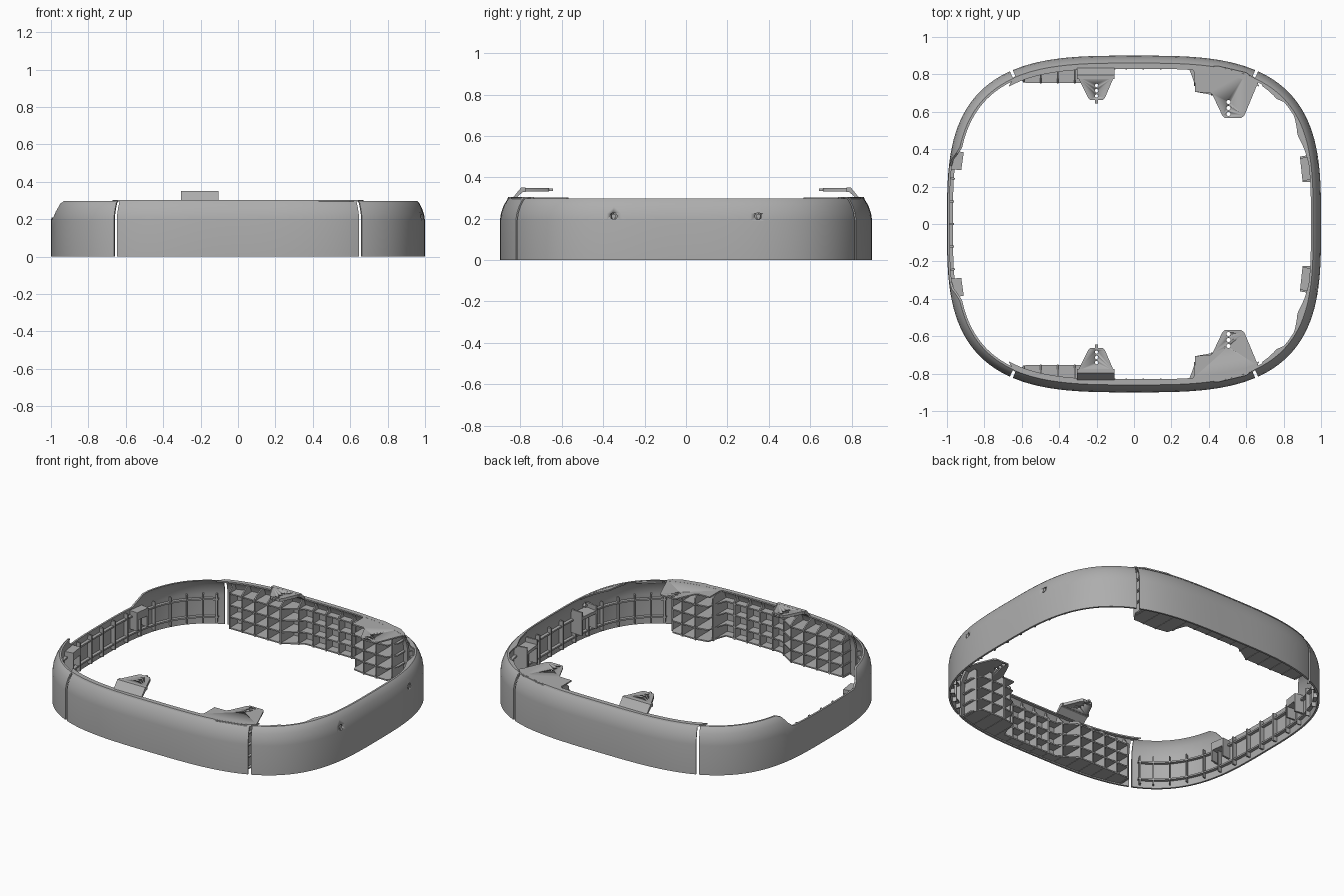
import bpy, bmesh, math
from mathutils import Vector, Matrix

cube = bpy.data.objects.get("Cube")
if cube:
    bpy.data.objects.remove(cube, do_unlink=True)

grey = bpy.data.materials.new("moulded grey")
grey.use_nodes = True
COLOUR = (0.42, 0.42, 0.42, 1)
grey.diffuse_color = COLOUR
grey.node_tree.nodes["Principled BSDF"].inputs["Base Color"].default_value = COLOUR

N, HALF = 3.2, 0.9      # rounded-square outline: exponent and half depth


def curve(t, half_in, half_out):
    return half_out * (1 - abs(t / half_in) ** N) ** (1 / N)


def outline(edge, side, t, off):
    """Point on the outline, moved inward by off along the normal."""
    x, y = (t, side * curve(t, 1, HALF)) if edge == "y" else (side * curve(t, HALF, 1), t)
    n = Vector((math.copysign(abs(x) ** (N - 1), x),
                math.copysign(abs(y / HALF) ** (N - 1) / HALF, y))).normalized()
    return x - n.x * off, y - n.y * off


def finish(name, bm):
    bmesh.ops.recalc_face_normals(bm, faces=bm.faces)
    mesh = bpy.data.meshes.new(name)
    bm.to_mesh(mesh)
    bm.free()
    mesh.materials.append(grey)
    ob = bpy.data.objects.new(name, mesh)
    bpy.context.collection.objects.link(ob)
    bpy.ops.object.select_all(action="DESELECT")
    ob.select_set(True)
    bpy.context.view_layer.objects.active = ob
    bpy.ops.object.shade_smooth_by_angle(angle=math.radians(28))
    return ob


def loft(bm, rings):
    """Skin closed rings of points and cap both ends."""
    vs = [[bm.verts.new(p) for p in ring] for ring in rings]
    k = len(vs[0])
    for a, b in zip(vs, vs[1:]):
        for i in range(k):
            bm.faces.new((a[i], a[(i + 1) % k], b[(i + 1) % k], b[i]))
    bm.faces.new(vs[0])
    bm.faces.new(vs[-1][::-1])


def sweep(bm, edge, side, stations, section):
    loft(bm, [[(*outline(edge, side, t * s, off), z) for off, z, s in section(t)]
              for t in stations])


def prism(bm, poly, z0, z1):
    loft(bm, [[(x, y, z) for x, y in poly] for z in (z0, z1)])


def rect(a, b, z0, z1):
    return lambda t: [(a, z0, 1), (b, z0, 1), (b, z1, 1), (a, z1, 1)]


def drill(ob, holes, radius, depth, axis):
    """Cut round holes through an object."""
    bm = bmesh.new()
    for h in holes:
        turn = Matrix.Rotation(math.pi / 2, 4, "Y") if axis == "x" else Matrix()
        bmesh.ops.create_cone(bm, cap_ends=True, segments=20, radius1=radius, radius2=radius,
                              depth=depth, matrix=Matrix.Translation(h) @ turn)
    cutter = finish("hole_cutter", bm)
    cutter.hide_render = True
    mod = ob.modifiers.new("holes", "BOOLEAN")
    mod.operation, mod.solver, mod.object = "DIFFERENCE", "EXACT", cutter
    bpy.context.view_layer.objects.active = ob
    bpy.ops.object.modifier_apply(modifier=mod.name)
    bpy.data.objects.remove(cutter, do_unlink=True)


def interp(x, table):
    for (x0, y0), (x1, y1) in zip(table, table[1:]):
        if x <= x1:
            return y0 + (y1 - y0) * max(0, x - x0) / (x1 - x0)
    return table[-1][1]


# Wall profile: inward lean against height
LEAN = [(0, 0), (0.19, 0), (0.225, 0.005), (0.26, 0.017), (0.285, 0.03), (0.297, 0.042)]
TOP, THICK = LEAN[-1][0], 0.012


def wall_section(top):
    zs = [z * top / TOP for z, _ in LEAN]
    outer = [(interp(z, LEAN), z, 1) for z in zs]
    return outer + [(o + THICK, z, 1) for o, z, _ in reversed(outer)]


def spread(limit, count):
    return [limit * math.sin(math.pi * (i / count - 0.5)) for i in range(count + 1)]


# Front and back panels
LONG = [0.648 * (i / 20 - 1) for i in range(41)]
DEPTH = [(-0.6, 0.765), (-0.58, 0.755), (-0.22, 0.755), (-0.1, 0.83), (0.3, 0.83),
         (0.335, 0.705), (0.42, 0.69), (0.58, 0.69), (0.62, 0.75)]

for side, word in ((-1, "front"), (1, "back")):
    bm = bmesh.new()
    sweep(bm, "y", side, LONG, lambda t: wall_section(0.3))
    finish(word + "_panel", bm)

    # Flat top lip, flared at the ends to cover the joints
    bm = bmesh.new()
    sweep(bm, "y", side, LONG, lambda t: [(0.036, 0.295, 1.015), (0.07, 0.295, 1.085),
                                          (0.07, 0.304, 1.085), (0.04, 0.304, 1.02)])
    finish(word + "_top_lip", bm)

    # Grid of stiffening ribs
    bm = bmesh.new()
    xs = [-0.6 + 1.22 * i / 60 for i in range(61)]
    for z in (0.012, 0.085, 0.16, 0.235):
        lean = interp(z, LEAN) + 0.008
        poly = [(x, side * (curve(x, 1, HALF) - lean)) for x in xs]
        poly += [(x, side * interp(x, DEPTH)) for x in reversed(xs)]
        prism(bm, poly, z - 0.004, z + 0.004)
    for i in range(14):
        x = -0.59 + i * 0.0915
        out, inn = curve(x, 1, HALF) - 0.008, interp(x, DEPTH) - 0.004
        high = 0.298 if x > 0.3 else 0.265
        yz = [(out, 0.006), (out, 0.2), (out - 0.04, 0.298),
              (min(out - 0.045, inn + 0.02), high), (inn, high - 0.02), (inn, 0.006)]
        loft(bm, [[(x + d, side * y, z) for y, z in yz] for d in (-0.004, 0.004)])
    finish(word + "_ribs", bm)

    # Wide flat bracket with three holes
    plan = [(0.29, 0.835), (0.315, 0.825), (0.325, 0.805), (0.325, 0.705), (0.405, 0.703),
            (0.42, 0.69), (0.472, 0.58), (0.485, 0.568), (0.575, 0.568), (0.59, 0.58),
            (0.665, 0.76), (0.6, 0.81), (0.45, 0.845)]
    bm = bmesh.new()
    prism(bm, [(x, side * y) for x, y in plan], 0.295, 0.3035)
    ob = finish(word + "_wide_bracket", bm)
    drill(ob, [(0.505, side * y, 0.3) for y in (0.588, 0.62, 0.652)], 0.011, 0.1, "z")

    # Raised tab: sloping riser and level tongue
    bm = bmesh.new()
    riser = [(0.85, 0.298), (0.835, 0.304), (0.797, 0.35), (0.775, 0.35), (0.775, 0.33),
             (0.79, 0.328), (0.825, 0.298)]
    loft(bm, [[(x, side * y, z) for y, z in riser] for x in (-0.305, -0.105)])
    finish(word + "_tab_riser", bm)
    plan = [(-0.3, 0.785), (-0.245, 0.675), (-0.232, 0.662), (-0.168, 0.662),
            (-0.155, 0.675), (-0.108, 0.785)]
    bm = bmesh.new()
    prism(bm, [(x, side * y) for x, y in plan], 0.331, 0.3495)
    ob = finish(word + "_tab_tongue", bm)
    drill(ob, [(-0.2, side * y, 0.34) for y in (0.685, 0.713, 0.741)], 0.009, 0.1, "z")
    bm = bmesh.new()
    prism(bm, [(-0.2 + dx, side * y) for dx, y in
               ((-0.008, 0.643), (0.008, 0.643), (0.008, 0.668), (-0.008, 0.668))], 0.333, 0.346)
    finish(word + "_tab_pin", bm)

# Left and right panels
SHORT = spread(0.816, 64)


def dipped_top(y):
    f = min(1, max(0, (abs(y) - 0.31) / 0.1))
    return 0.21 + (TOP - 0.21) * f * f * (3 - 2 * f)


for side, word in ((1, "left"), (-1, "right")):
    top = (lambda y: TOP) if side == 1 else dipped_top
    bm = bmesh.new()
    sweep(bm, "x", side, SHORT, lambda t: wall_section(top(t)))
    panel = finish(word + "_panel", bm)

    # Two long rails crossed by uprights
    bm = bmesh.new()
    rail = [t for t in SHORT if abs(t) < 0.805]
    for z in (0.05, 0.165):
        sweep(bm, "x", side, rail, rect(0.008, 0.032, z - 0.005, z + 0.005))
    for y in (0, 0.12, 0.245, 0.365, 0.48, 0.59, 0.68, 0.75, 0.795):
        for s in ((1, -1) if y else (1,)):
            w = 0.006 * max(0.4, 1 - y)
            sweep(bm, "x", side, (s * y - w, s * y + w), rect(0.008, 0.038, 0.015, 0.2))
    finish(word + "_ribs", bm)

    # Fixing brackets
    bm = bmesh.new()
    for s in (1, -1):
        if side == 1:
            ends, depth, low, high = (0.235, 0.37), 0.095, 0.18, 0.2
        else:
            ends, depth, low, high = (0.3, 0.39), 0.068, 0.15, 0.2
        sweep(bm, "x", side, [s * e for e in ends], rect(0.008, depth, low, high))
        for e in ends:
            sweep(bm, "x", side, (s * e - 0.006, s * e + 0.006),
                  rect(0.008, depth, 0.08, high + 0.03 * (side == 1)))
    finish(word + "_fixing_brackets", bm)

    if side == 1:
        # Screw holes with recessed screws
        spots = [(curve(y, HALF, 1), y, 0.212) for y in (-0.35, 0.35)]
        drill(panel, spots, 0.017, 0.1, "x")
        bm = bmesh.new()
        for x, y, z in spots:
            bmesh.ops.create_cone(bm, cap_ends=True, segments=16, radius1=0.011, radius2=0.011,
                                  depth=0.02, matrix=Matrix.Translation((x - 0.016, y, z))
                                  @ Matrix.Rotation(math.pi / 2, 4, "Y"))
        finish("left_screws", bm)

        # Inner lip that widens towards the corners
        lip = [(0.28, 0.05), (0.4, 0.062), (0.5, 0.08), (0.59, 0.058), (0.62, 0.05)]
        bm = bmesh.new()
        for s in (1, -1):
            for a, b, shape in ((0.28, 0.62, lip),
                                (0.68, 0.79, [(0.68, 0.05), (0.72, 0.07), (0.79, 0.06)])):
                sweep(bm, "x", side, [s * (a + (b - a) * i / 16) for i in range(17)],
                      lambda t: rect(0.04, interp(abs(t), shape), 0.284, 0.294)(t))
        finish("left_inner_lip", bm)
